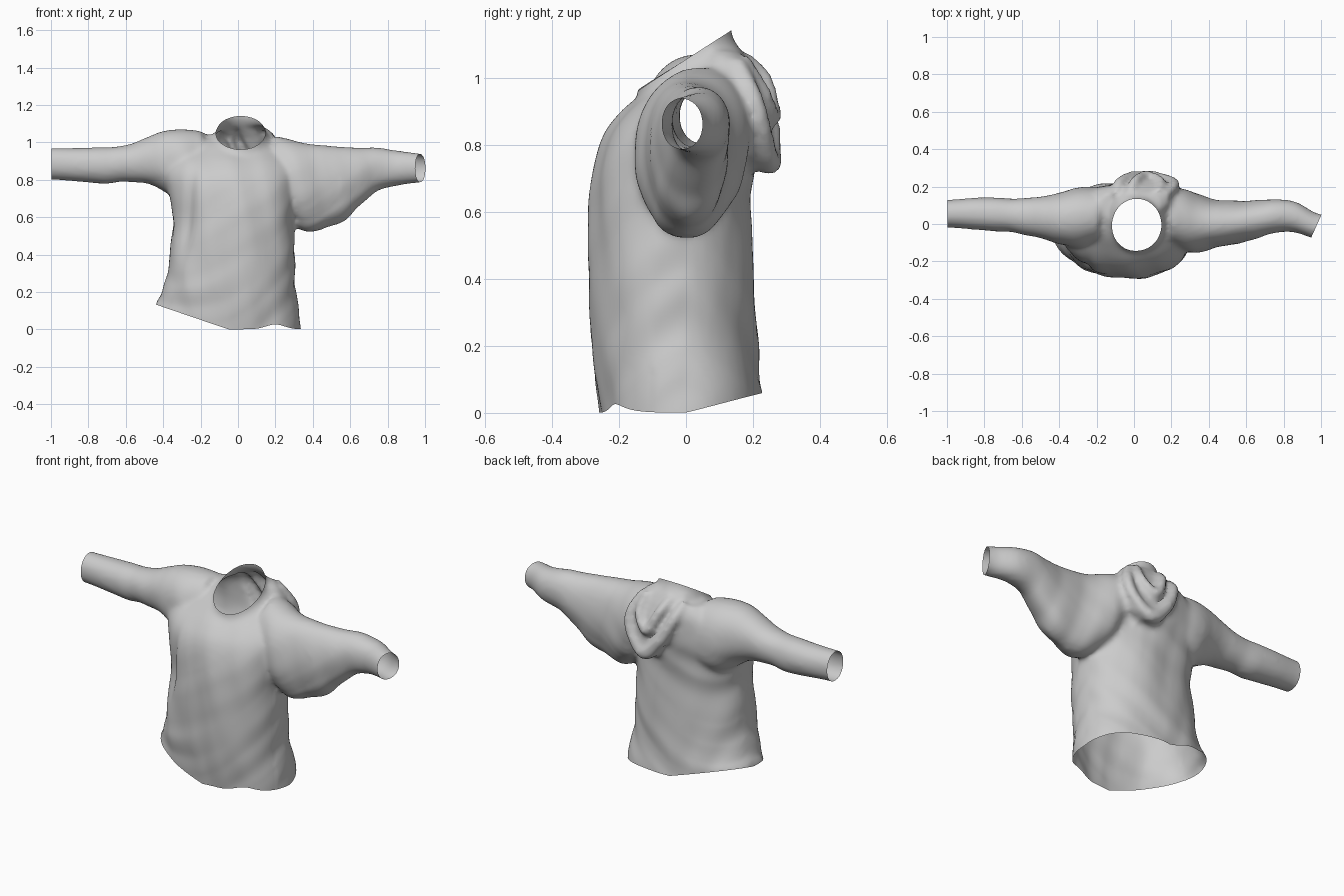
import bpy, bmesh, math
from mathutils import Vector, noise

if "Cube" in bpy.data.objects:
    bpy.data.objects.remove(bpy.data.objects["Cube"])

bm = bmesh.new()
N = 48


def resample(rows, steps=5):
    """Catmull-Rom interpolation through rows of numbers."""
    out = []
    for i in range(len(rows) - 1):
        p0, p1 = rows[max(i - 1, 0)], rows[i]
        p2, p3 = rows[i + 1], rows[min(i + 2, len(rows) - 1)]
        for s in range(steps):
            t = s / steps
            out.append([0.5 * (2 * b + (c - a) * t + (2 * a - 5 * b + 4 * c - d) * t * t
                               + (3 * b - a - 3 * c + d) * t ** 3)
                        for a, b, c, d in zip(p0, p1, p2, p3)])
    out.append(list(rows[-1]))
    return out


def loft(rings):
    """Closed solid through rings of points."""
    loops = [[bm.verts.new(p) for p in r] for r in rings]
    n = len(loops[0])
    faces = []
    for a, b in zip(loops, loops[1:]):
        for i in range(n):
            j = (i + 1) % n
            faces.append(bm.faces.new((a[i], a[j], b[j], b[i])))
    faces += [bm.faces.new(loops[0][::-1]), bm.faces.new(loops[-1])]
    bmesh.ops.recalc_face_normals(bm, faces=faces)


def oval(a0, a1, b0, b1, power):
    """Superellipse filling the box a0..a1, b0..b1."""
    pts = []
    for k in range(N):
        c, s = math.cos(2 * math.pi * k / N), math.sin(2 * math.pi * k / N)
        u = math.copysign(abs(c) ** (2 / power), c)
        v = math.copysign(abs(s) ** (2 / power), s)
        pts.append(((a0 + a1) / 2 + u * (a1 - a0) / 2, (b0 + b1) / 2 + v * (b1 - b0) / 2))
    return pts


def tube(path):
    """Fold of cloth along x, y, z, radius rows."""
    rows = resample(path)
    rings = []
    for i, r in enumerate(rows):
        d = Vector(rows[min(i + 1, len(rows) - 1)][:3]) - Vector(rows[max(i - 1, 0)][:3])
        u = d.cross(Vector((0, 1, 0))).normalized()
        v = d.cross(u).normalized()
        rings.append([Vector(r[:3]) + r[3] * (u * math.cos(t) + v * math.sin(t))
                      for t in (2 * math.pi * k / 16 for k in range(16))])
    loft(rings)


# body: z, x0, x1, y0, y1
body = [(-.10, -.45, .34, -.25, .23), (.02, -.43, .335, -.26, .225), (.2, -.39, .31, -.285, .21),
        (.4, -.36, .305, -.292, .20), (.58, -.35, .30, -.288, .195), (.72, -.37, .31, -.275, .20),
        (.82, -.40, .32, -.245, .215), (.89, -.40, .31, -.195, .215), (.95, -.35, .27, -.13, .21),
        (1.0, -.26, .21, -.07, .205), (1.04, -.18, .17, .0, .19)]
loft([[(x, y, r[0]) for x, y in oval(*r[1:], 2.25)] for r in resample(body)])


# slanted neck flaring into the shoulders: drop below rim, growth
def rim(y):
    return .965 + .64 * (y + .14)


for_neck = [(.17, .15), (.12, .10), (.07, .05), (.03, .015), (0, 0), (-.05, 0)]
loft([[(x, y, rim(y) - drop) for x, y in oval(-.115 - g, .145 + g, -.145 - g * .7, .135 + g * .5, 2)]
      for drop, g in resample(for_neck)])

# sleeves: x, y0, y1, z0, z1
left_sleeve = [(-1.06, -.02, .13, .80, .97), (-.98, -.02, .13, .80, .97), (-.85, -.03, .14, .79, .97),
               (-.7, -.04, .14, .78, .975), (-.58, -.06, .14, .79, .99), (-.48, -.08, .15, .775, 1.03),
               (-.4, -.11, .17, .74, 1.06), (-.3, -.13, .20, .66, 1.07), (-.19, -.11, .2, .65, 1.06)]
right_sleeve = [(1.06, -.09, .04, .79, .925), (.97, -.08, .06, .785, .94), (.86, -.045, .12, .77, .955),
                (.75, -.045, .13, .745, .97), (.65, -.075, .125, .66, .97), (.55, -.10, .12, .57, .975),
                (.44, -.13, .13, .53, .985), (.34, -.15, .16, .535, 1.0), (.26, -.14, .19, .58, 1.02),
                (.2, -.11, .19, .65, 1.035)]
for sleeve in (left_sleeve, right_sleeve):
    loft([[(r[0], y, z) for y, z in oval(*r[1:], 2.1)] for r in resample(sleeve)])

# draped collar at the back: bag plus hanging folds
drape = [(.72, .05, .14, .18, .25), (.77, .0, .2, .15, .26), (.86, -.05, .23, .1, .25),
         (.96, -.1, .22, .05, .23), (1.04, -.11, .19, .04, .19), (1.08, -.09, .15, .05, .165)]
loft([[(x, y, r[0]) for x, y in oval(*r[1:], 2.2)] for r in resample(drape)])
tube([(-.10, .15, 1.05, .025), (-.075, .22, .97, .03), (.0, .25, .83, .034), (.1, .245, .745, .04),
      (.19, .23, .83, .035), (.21, .2, .94, .03), (.16, .15, 1.05, .025)])
tube([(-.02, .17, 1.06, .025), (.01, .235, .99, .026), (.07, .258, .88, .026), (.14, .235, .95, .024),
      (.13, .17, 1.06, .02)])

# fuse the solids into one continuous skin
mesh = bpy.data.meshes.new("shirt")
bm.to_mesh(mesh)
bm.free()
shirt = bpy.data.objects.new("shirt", mesh)
bpy.context.collection.objects.link(shirt)
rm = shirt.modifiers.new("fuse", 'REMESH')
rm.mode, rm.voxel_size = 'VOXEL', 0.014
sm = shirt.modifiers.new("soften", 'SMOOTH')
sm.factor, sm.iterations = 0.5, 8
fused = bpy.data.meshes.new_from_object(
    shirt.evaluated_get(bpy.context.evaluated_depsgraph_get()))
shirt.modifiers.clear()

bm = bmesh.new()
bm.from_mesh(fused)


def cut(co, no, test=lambda c: True):
    """Open the skin: remove everything on the normal side of a plane."""
    co, no = Vector(co), Vector(no).normalized()
    faces = [f for f in bm.faces if test(f.calc_center_median())]
    geom = faces + list({e for f in faces for e in f.edges}) + list({v for f in faces for v in f.verts})
    bmesh.ops.bisect_plane(bm, geom=geom, plane_co=co, plane_no=no, dist=1e-5)
    dead = [f for f in bm.faces
            if test(f.calc_center_median()) and (f.calc_center_median() - co).dot(no) > 0]
    bmesh.ops.delete(bm, geom=dead, context='FACES')


def near_neck(c):
    return c.z > .85 and math.hypot((c.x - .015) / .13, (c.y + .005) / .14) < 1.2


# hem, cuffs and neck openings
cut((0, 0, 0), (0, 0, -1))
cut((-.998, 0, 0), (-1, 0, 0))
cut((.98, 0, 0), (1, -.45, 0), lambda c: c.x > .8)
cut((0, 0, rim(0)), (0, -.64, 1), near_neck)

# cloth folds and the uneven hem
bm.normal_update()
moves = []
for v in bm.verts:
    x, y, z = v.co
    side = min(1, max(0, (.95 - abs(x)) / .3)) * min(1, max(0, (1.05 - z) / .15))
    drag = noise.noise(Vector((x * 2.2, y * 2.5, z * 8 + 5 * abs(y) - 5 * x)))
    pull = noise.noise(Vector((x * 9 + 2 * z, y * 3 + 5, z * 1.6)))
    front = .006 if y < -.1 else .011
    d = (front * drag * min(1, max(0, (.95 - z) / .3)) + .009 * pull) * side
    d -= .02 * math.exp(-((x + .27 - .12 * (z - .6)) / .03) ** 2 - ((z - .6) / .22) ** 2) * (y < 0)
    moves.append(v.normal * d)
for v, m in zip(bm.verts, moves):
    v.co += m
    x, y, z = v.co
    lift = .012 + .125 * max(0, -x - .05) / .38 + .05 * max(0, y) / .2
    lift += .025 * math.exp(-((x - .2) / .07) ** 2) * (y < 0)
    v.co.z += lift * max(0, 1 - z / .45) ** 1.5
low = min(v.co.z for v in bm.verts)
for v in bm.verts:
    v.co.z -= low * max(0, 1 - v.co.z / .4)

bm.to_mesh(mesh)
bm.free()
bpy.context.view_layer.objects.active = shirt
shirt.select_set(True)
bpy.ops.object.shade_smooth_by_angle(angle=math.radians(50))
